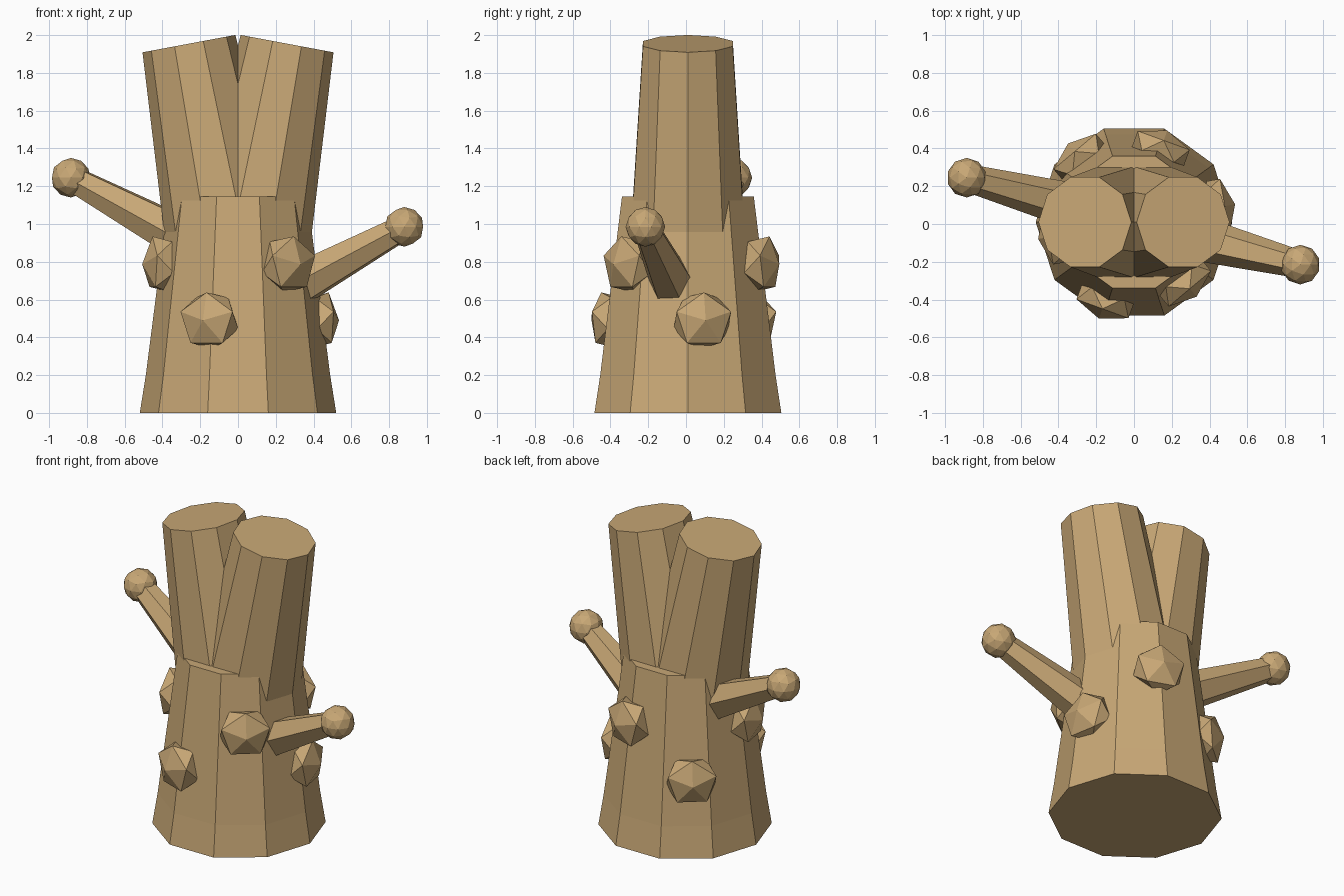
import bpy, bmesh, math
from mathutils import Vector, Matrix

if "Cube" in bpy.data.objects:
    bpy.data.objects.remove(bpy.data.objects["Cube"])

wood = bpy.data.materials.new("light_brown_wood")
wood.diffuse_color = (0.58, 0.39, 0.18, 1)
wood.use_nodes = True
wood.node_tree.nodes["Principled BSDF"].inputs["Base Color"].default_value = wood.diffuse_color
CY = 0.01  # trunk axis offset in y


def finish(name, bm):
    bmesh.ops.recalc_face_normals(bm, faces=bm.faces)
    me = bpy.data.meshes.new(name)
    bm.to_mesh(me)
    bm.free()
    me.materials.append(wood)
    ob = bpy.data.objects.new(name, me)
    bpy.context.collection.objects.link(ob)


def loft(name, sides, origin, direction, rings, across):
    """Capped tapered log; rings are (distance, radius) along direction."""
    d = Vector(direction).normalized()
    u = Vector(across).cross(d).normalized()
    v = d.cross(u)
    bm = bmesh.new()
    loops = []
    for dist, r in rings:
        c = Vector(origin) + d * dist
        angles = [2 * math.pi * i / sides for i in range(sides)]
        loops.append([bm.verts.new(c + r * (u * math.cos(a) + v * math.sin(a))) for a in angles])
    for lo, hi in zip(loops, loops[1:]):
        for i in range(sides):
            j = (i + 1) % sides
            bm.faces.new((lo[i], lo[j], hi[j], hi[i]))
    bm.faces.new(loops[0][::-1])
    bm.faces.new(loops[-1])
    finish(name, bm)


def ico(name, matrix, subdivisions):
    bm = bmesh.new()
    bmesh.ops.create_icosphere(bm, subdivisions=subdivisions, radius=1, matrix=matrix)
    finish(name, bm)


# Trunk
loft("trunk", 10, (0, CY, 0), (0, 0, 1),
     [(0, 0.52), (0.2, 0.488), (0.95, 0.392), (1.145, 0.367)], (0, 1, 0))

# Forked main branches
for side, s in (("right", 1), ("left", -1)):
    loft("main_branch_" + side, 10, (s * 0.063, CY, 0.903), (s * 0.184, 0, 0.983),
         [(0, 0.32), (1.07, 0.25)], (0, 1, 0))

# Twigs with round buds at the tips
for side, root_z, tip in (("left", 0.765, Vector((-0.885, 0.245, 1.245))),
                          ("right", 0.505, Vector((0.88, -0.215, 0.985)))):
    root = Vector((0, CY, root_z))
    d = tip - root
    loft("twig_" + side, 6, root, d,
         [(0.25 * d.length, 0.13), (0.97 * d.length, 0.075)], (0, 0, 1))
    ico("bud_" + side, Matrix.Translation(tip) @ Matrix.Scale(0.105, 4), 2)

# Six knots around the trunk, alternating low and high
for i in range(6):
    a = math.radians(10 + 60 * i)
    z, r = ((0.49, 0.443), (0.787, 0.415))[i % 2]
    out = Vector((math.cos(a), math.sin(a), 0))
    up = Vector((0, 0, 1))
    rot = Matrix((up, out.cross(up), out)).transposed().to_4x4()
    place = Matrix.Translation(out * r + Vector((0, CY, z)))
    ico("knot_%d" % (i + 1), place @ rot @ Matrix.Diagonal((0.165, 0.172, 0.1, 1)), 1)
